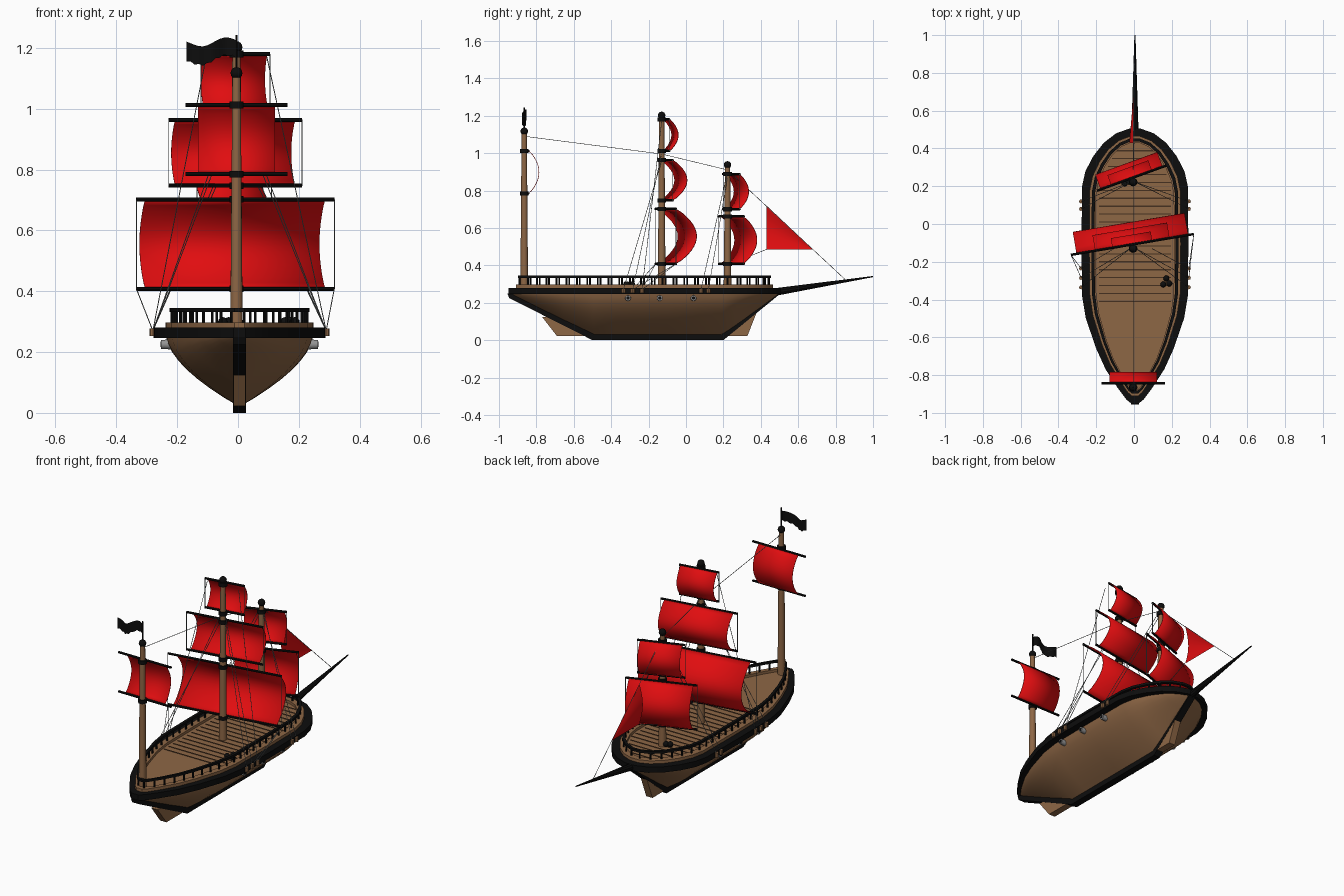
import bpy, bmesh, math
from mathutils import Vector, Matrix

cube = bpy.data.objects.get("Cube")
if cube:
    bpy.data.objects.remove(cube, do_unlink=True)


def material(name, rgb):
    m = bpy.data.materials.new(name)
    m.use_nodes = True
    m.diffuse_color = (*rgb, 1)
    m.node_tree.nodes["Principled BSDF"].inputs["Base Color"].default_value = (*rgb, 1)
    return m


WOOD = material("brown wood", (0.27, 0.135, 0.06))
SEAM = material("dark seam", (0.06, 0.03, 0.014))
BLACK = material("black paint", (0.004, 0.004, 0.004))
RED = material("red sailcloth", (0.75, 0.004, 0.005))
ROPE = material("grey rope", (0.2, 0.22, 0.22))
IRON = material("grey iron", (0.3, 0.3, 0.3))
made = []
CX = 0.005


def part(name, mat, build):
    bm = bmesh.new()
    build(bm)
    bmesh.ops.recalc_face_normals(bm, faces=bm.faces)
    mesh = bpy.data.meshes.new(name)
    bm.to_mesh(mesh)
    bm.free()
    mesh.materials.append(mat)
    ob = bpy.data.objects.new(name, mesh)
    bpy.context.scene.collection.objects.link(ob)
    made.append(ob)
    return ob


def tube(bm, a, b, r0, r1=None, n=10):
    a, b = Vector(a), Vector(b)
    turn = (b - a).to_track_quat("Z", "Y").to_matrix().to_4x4()
    bmesh.ops.create_cone(bm, cap_ends=True, segments=n, radius1=r0, radius2=r0 if r1 is None else r1,
                          depth=(b - a).length, matrix=Matrix.Translation((a + b) / 2) @ turn)


def ball(bm, at, r):
    bmesh.ops.create_uvsphere(bm, u_segments=14, v_segments=8, radius=r, matrix=Matrix.Translation(at))


def skin(bm, rows, closed=False):
    grid = [[bm.verts.new(p) for p in row] for row in rows]
    for r, s in zip(grid, grid[1:]):
        count = len(r)
        for i in range(count if closed else count - 1):
            j = (i + 1) % count
            bm.faces.new((r[i], r[j], s[j], s[i]))
    return grid


def prism(bm, profile, half):
    # side profile in y, z extruded across the keel
    rows = [[(CX + x, y, z) for y, z in profile] for x in (-half, half)]
    for ring in skin(bm, rows, True):
        bm.faces.new(ring)


# Plan outline of the ship: y and half width
HALF = [(-0.95, 0.02), (-0.93, 0.045), (-0.87, 0.09), (-0.77, 0.155), (-0.66, 0.205), (-0.5, 0.26),
        (-0.38, 0.28), (-0.1, 0.283), (0.2, 0.28), (0.28, 0.262), (0.36, 0.22), (0.43, 0.165),
        (0.48, 0.1), (0.505, 0.03)]


def outline(inset):
    sx, sy = 1 - inset / 0.28, 1 - inset / 0.73
    side = [(w * sx, (y + 0.222) * sy - 0.222) for y, w in HALF]
    return [(CX + x, y) for x, y in side] + [(CX - x, y) for x, y in reversed(side)]


def band(bm, outer, inner, z0, z1):
    o, i = outline(outer), outline(inner)
    rows = [[(x, y, z) for x, y in ring] for ring, z in ((o, z0), (o, z1), (i, z1), (i, z0), (o, z0))]
    skin(bm, rows, True)
    bmesh.ops.remove_doubles(bm, verts=bm.verts, dist=0.0001)


def keel_height(y):
    if y < -0.5:
        return 0.02 + (-0.5 - y) / 0.45 * 0.225
    return 0.02 + max(0, y - 0.2) / 0.3 * 0.225


# Hull lofted from rounded V sections
def hull(bm):
    rows = []
    for y, w in HALF:
        y = (y + 0.222) * 0.985 - 0.222
        zk, w = keel_height(y), w * 0.86
        ds = [1 - i / 8 for i in range(9)]
        right = [(CX + w * (1 - d ** 1.75), y, 0.26 - (0.26 - zk) * d) for d in ds]
        left = [(2 * CX - x, y, z) for x, y, z in right[:0:-1]]
        rows.append(left + right)
    grid = skin(bm, rows)
    bm.faces.new(grid[0])
    bm.faces.new(grid[-1])


part("hull", WOOD, hull)
part("wale", BLACK, lambda bm: band(bm, 0, 0.045, 0.247, 0.28))
part("bulwark", WOOD, lambda bm: band(bm, 0.04, 0.075, 0.255, 0.297))
part("top_rail", BLACK, lambda bm: band(bm, 0.052, 0.068, 0.332, 0.345))
part("deck", WOOD, lambda bm: bm.faces.new([bm.verts.new((x, y, 0.282)) for x, y in outline(0.06)]))
part("keel", BLACK, lambda bm: prism(bm, [(-0.955, 0.25), (-0.945, 0.225), (-0.5, 0), (0.2, 0), (0.5, 0.245),
                                          (0.46, 0.245), (0.19, 0.03), (-0.49, 0.03), (-0.9, 0.25)], 0.021))
part("stern_fin", WOOD, lambda bm: prism(bm, [(-0.77, 0.125), (-0.69, 0.022), (-0.48, 0.022), (-0.6, 0.12)], 0.02))
part("bow_fin", WOOD, lambda bm: prism(bm, [(0.385, 0.165), (0.328, 0.022), (0.18, 0.022), (0.3, 0.14)], 0.02))


# Railing posts at even steps along the rail
def posts(bm):
    ring = [Vector(p) for p in outline(0.06)]
    walked, due = 0.0, 0.0
    for a, b in zip(ring, ring[1:] + ring[:1]):
        length = (b - a).length
        while due < walked + length:
            p = a.lerp(b, (due - walked) / length)
            tube(bm, (p.x, p.y, 0.29), (p.x, p.y, 0.336), 0.005, n=6)
            due += 0.058
        walked += length


part("rail_posts", BLACK, posts)


# Deck seams trimmed to the deck width
def seams(bm):
    for i in range(20):
        y = -0.41 + i * 0.042
        w = 0.19 if y < 0.22 else 0.19 - (y - 0.22) * 0.55
        m = Matrix.Translation((CX, y, 0.283)) @ Matrix.Diagonal((2 * w, 0.006, 0.003, 1))
        bmesh.ops.create_cube(bm, size=1, matrix=m)


part("deck_seams", SEAM, seams)


def shot(bm):
    for x, y in ((0.155, -0.32), (0.187, -0.315), (0.171, -0.288), (-0.05, 0.215), (-0.03, 0.225)):
        ball(bm, (x, y, 0.299), 0.016)


part("cannon_balls", BLACK, shot)


# Cannons, muzzles and rigging blocks on both sides
def each_side(ys, build):
    for s in (-1, 1):
        for y in ys:
            build(s, y)


GUNS = (-0.31, -0.14, 0.04)
BLOCKS = (-0.335, -0.285, -0.235, 0.08, 0.12)
part("cannons", IRON, lambda bm: each_side(GUNS, lambda s, y: tube(
    bm, (CX + s * 0.17, y, 0.225), (CX + s * 0.258, y, 0.225), 0.018, 0.015, 12)))
part("muzzles", BLACK, lambda bm: each_side(GUNS, lambda s, y: tube(
    bm, (CX + s * 0.25, y, 0.225), (CX + s * 0.259, y, 0.225), 0.009)))
part("rigging_blocks", WOOD, lambda bm: each_side(BLOCKS, lambda s, y: tube(
    bm, (CX + s * 0.285, y, 0.252), (CX + s * 0.285, y, 0.277), 0.011, n=8)))

# Masts: y, top, yaw of the yards, and tiers of (low z, high z, yard half, sail half, bulge)
MASTS = {
    "aft": (-0.865, 1.105, 0, [(0.785, 1.012, 0.168, 0.126, 0.055)]),
    "main": (-0.13, 1.19, 9.6, [(0.408, 0.702, 0.33, 0.3, 0.115), (0.747, 0.963, 0.222, 0.2, 0.08),
                                (1.012, 1.18, 0.115, 0.107, 0.048)]),
    "fore": (0.222, 0.925, 20, [(0.408, 0.662, 0.195, 0.175, 0.08), (0.7, 0.888, 0.13, 0.115, 0.055)]),
}
MX = -0.005
ropes = []


def sail(bm, place, z0, z1, half, bulge):
    rows = []
    for i in range(17):
        t = i / 16
        y = 0.024 + bulge * math.sin(math.pi * t) ** 0.8 if 0 < i < 16 else 0.024
        rows.append([place @ Vector((x * half, y, z0 + (z1 - z0) * t)) for x in (-1, 0, 1)])
    skin(bm, rows)


for name, (my, top, yaw, tiers) in MASTS.items():
    place = Matrix.Translation((MX, my, 0)) @ Matrix.Rotation(math.radians(yaw), 4, "Z")
    part(name + "_mast", WOOD, lambda bm: tube(bm, (MX, my, 0.24), (MX, my, top), 0.021, 0.014, 14))
    part(name + "_mast_ball", BLACK, lambda bm: ball(bm, (MX, my, top + 0.012), 0.02))

    def yards(bm):
        for z0, z1, yard, _, _ in tiers:
            for z in (z0, z1):
                tube(bm, place @ Vector((-yard, 0.022, z)), place @ Vector((yard, 0.022, z)), 0.0065, n=8)
                tube(bm, (MX, my, z - 0.011), (MX, my, z + 0.011), 0.023, n=14)

    part(name + "_yards", BLACK, yards)
    for k, (z0, z1, yard, half, bulge) in enumerate(tiers):
        cloth = part(f"{name}_sail_{k + 1}", RED, lambda bm: sail(bm, place, z0, z1, half, bulge))
        mod = cloth.modifiers.new("thickness", "SOLIDIFY")
        mod.thickness, mod.offset = 0.003, 0
        if name != "aft":
            ropes += [(place @ Vector((s * yard, 0.022, z0)), place @ Vector((s * yard, 0.022, z1))) for s in (-1, 1)]
    if name == "main":
        for s in (-1, 1):
            ropes += [(place @ Vector((s * 0.33, 0.022, 0.408)), (CX + s * 0.285, y, 0.27)) for y in BLOCKS[1:3]]

# Stays along the centre line and shrouds down to the blocks
stay = [(MX, -0.865, 1.09), (MX, -0.13, 0.995), (MX, 0.222, 0.91), (0, 0.85, 0.325)]
ropes += list(zip(stay, stay[1:]))
ropes.append(((0, 0.43, 0.485), (MX, 0.24, 0.408)))
for s in (-1, 1):
    for y, z, x in zip(BLOCKS[:3], (0.96, 1.0, 1.17), (0.015, 0.015, 0.1)):
        ropes.append(((MX + s * x, -0.13, z), (CX + s * 0.285, y, 0.27)))
    for y, z in zip(BLOCKS[3:], (0.9, 0.87)):
        ropes.append(((MX + s * 0.012, 0.222, z), (CX + s * 0.285, y, 0.27)))
part("ropes", ROPE, lambda bm: [tube(bm, a, b, 0.0016, n=5) for a, b in ropes])

# Bowsprit and triangular headsail
part("bowsprit", BLACK, lambda bm: tube(bm, (CX, 0.43, 0.25), (CX, 1.0, 0.34), 0.022, 0.003, 10))


def headsail(bm):
    rows = []
    for i in range(9):
        u = i / 8
        rows.append([(-0.022 * math.sin(math.pi * v) * (1 - u) - 0.003, 0.43 + 0.25 * u,
                      0.485 + 0.235 * v * (1 - u)) for v in (j / 8 for j in range(9))])
    skin(bm, rows)
    bmesh.ops.remove_doubles(bm, verts=bm.verts, dist=0.0001)


part("headsail", RED, headsail)


# Ragged waving flag on its pole
def flag(bm):
    rows = []
    for i in range(13):
        u = i / 12
        y = -0.865 + 0.011 * math.sin(u * 9)
        sag, fray = 0.012 * math.sin(u * 7), 0.006 * (i % 2)
        rows.append([(MX - 0.165 * u, y, 1.165 - 0.018 * u + sag + fray), (MX - 0.165 * u, y, 1.225 - 0.012 * u + sag)])
    skin(bm, rows)


part("flag", BLACK, flag)
part("flag_pole", BLACK, lambda bm: tube(bm, (MX, -0.865, 1.1), (MX, -0.865, 1.243), 0.004, n=6))

# Smooth the rounded faces, keep the edges sharp
bpy.ops.object.select_all(action="DESELECT")
for ob in made:
    ob.select_set(True)
bpy.context.view_layer.objects.active = made[0]
bpy.ops.object.shade_smooth_by_angle(angle=math.radians(35))
